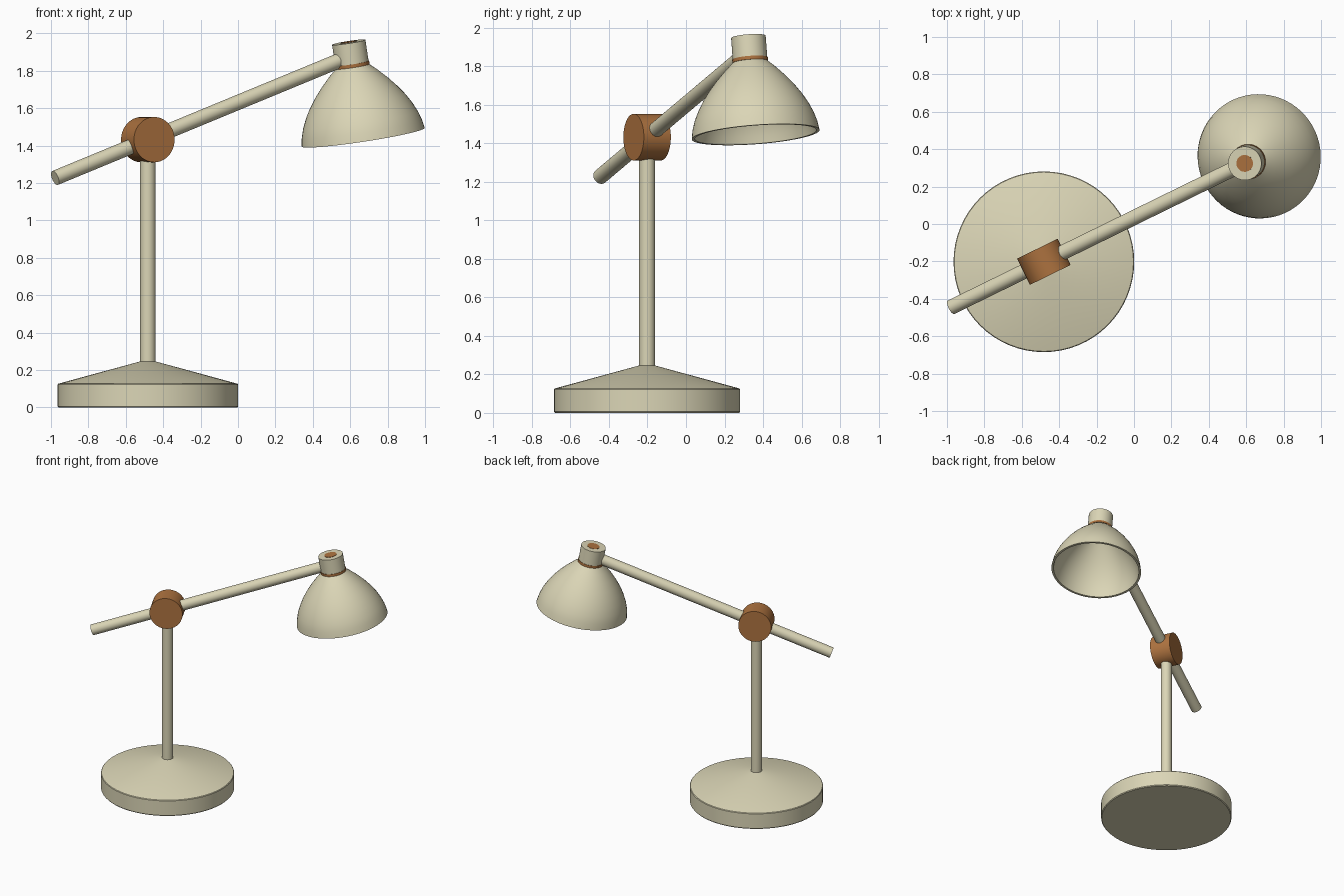
import bpy, bmesh, math
from mathutils import Vector

if "Cube" in bpy.data.objects:
    bpy.data.objects.remove(bpy.data.objects["Cube"])

SEG = 64


def material(name, rgb):
    m = bpy.data.materials.new(name)
    m.diffuse_color = (*rgb, 1)
    m.use_nodes = True
    m.node_tree.nodes["Principled BSDF"].inputs["Base Color"].default_value = m.diffuse_color
    return m


cream = material("cream_enamel", (0.71, 0.67, 0.47))
copper = material("copper", (0.42, 0.17, 0.05))


def lathe(name, profile, origin, axis, mat):
    """Spin (radius, distance) points around an axis starting at origin."""
    bm = bmesh.new()
    verts = [bm.verts.new((r, 0, d)) for r, d in profile]
    edges = [bm.edges.new(p) for p in zip(verts, verts[1:])]
    bmesh.ops.spin(bm, geom=verts + edges, cent=(0, 0, 0), axis=(0, 0, 1),
                   angle=math.tau, steps=SEG, use_duplicate=False)
    bmesh.ops.remove_doubles(bm, verts=bm.verts, dist=1e-5)
    bmesh.ops.recalc_face_normals(bm, faces=bm.faces)
    mesh = bpy.data.meshes.new(name)
    bm.to_mesh(mesh)
    bm.free()
    mesh.materials.append(mat)
    ob = bpy.data.objects.new(name, mesh)
    bpy.context.collection.objects.link(ob)
    ob.location = origin
    ob.rotation_mode = 'QUATERNION'
    ob.rotation_quaternion = Vector((0, 0, 1)).rotation_difference(Vector(axis).normalized())
    bpy.ops.object.select_all(action='DESELECT')
    ob.select_set(True)
    bpy.context.view_layer.objects.active = ob
    bpy.ops.object.shade_smooth_by_angle(angle=math.radians(30))
    return ob


def rod(name, start, end, r, mat):
    """Capped cylinder between two points."""
    v = Vector(end) - Vector(start)
    return lathe(name, [(0, 0), (r, 0), (r, v.length), (0, v.length)], start, v, mat)


pivot = Vector((-0.482, -0.202, 1.432))
foot = Vector((pivot.x, pivot.y, 0))
arm_dir = Vector((1, 0.49, 0.413))           # slope per unit of x
heading = Vector((1, 0.49, 0)).normalized()
side = Vector((heading.y, -heading.x, 0))

# Weighted base and upright post
lathe("base", [(0, 0), (0.478, 0), (0.483, 0.006), (0.483, 0.122),
               (0.479, 0.127), (0.042, 0.246), (0, 0.246)], foot, (0, 0, 1), cream)
rod("post", foot + Vector((0, 0, 0.2)), pivot, 0.041, cream)

# Pivot drum and the arm that slides through it
rod("pivot_joint", pivot - side * 0.078, pivot + side * 0.078, 0.121, copper)
rod("arm", pivot - arm_dir * 0.496, pivot + arm_dir * 1.022, 0.04, cream)

# Lamp head, turned along one tilted axis from the cap downwards
tilt = math.radians(9.6)
down = heading * math.sin(tilt) - Vector((0, 0, math.cos(tilt)))
top = Vector((0.592, 0.324, 1.953))
rod("socket_cap", top, top + down * 0.116, 0.09, cream)
rod("cap_button", top - down * 0.002, top + down * 0.02, 0.045, copper)
rod("collar_ring", top + down * 0.114, top + down * 0.132, 0.093, copper)

# Open shade with wall thickness
outer = [(0.088, 0.13), (0.13, 0.168), (0.18, 0.22), (0.222, 0.27), (0.258, 0.32),
         (0.287, 0.37), (0.31, 0.42), (0.325, 0.468), (0.333, 0.515)]
inner = [(r - 0.016, d + 0.008) for r, d in reversed(outer[:-1])]
lathe("shade", [(0, 0.13)] + outer + [(0.317, 0.515)] + inner + [(0, 0.138)],
      top, down, cream)
